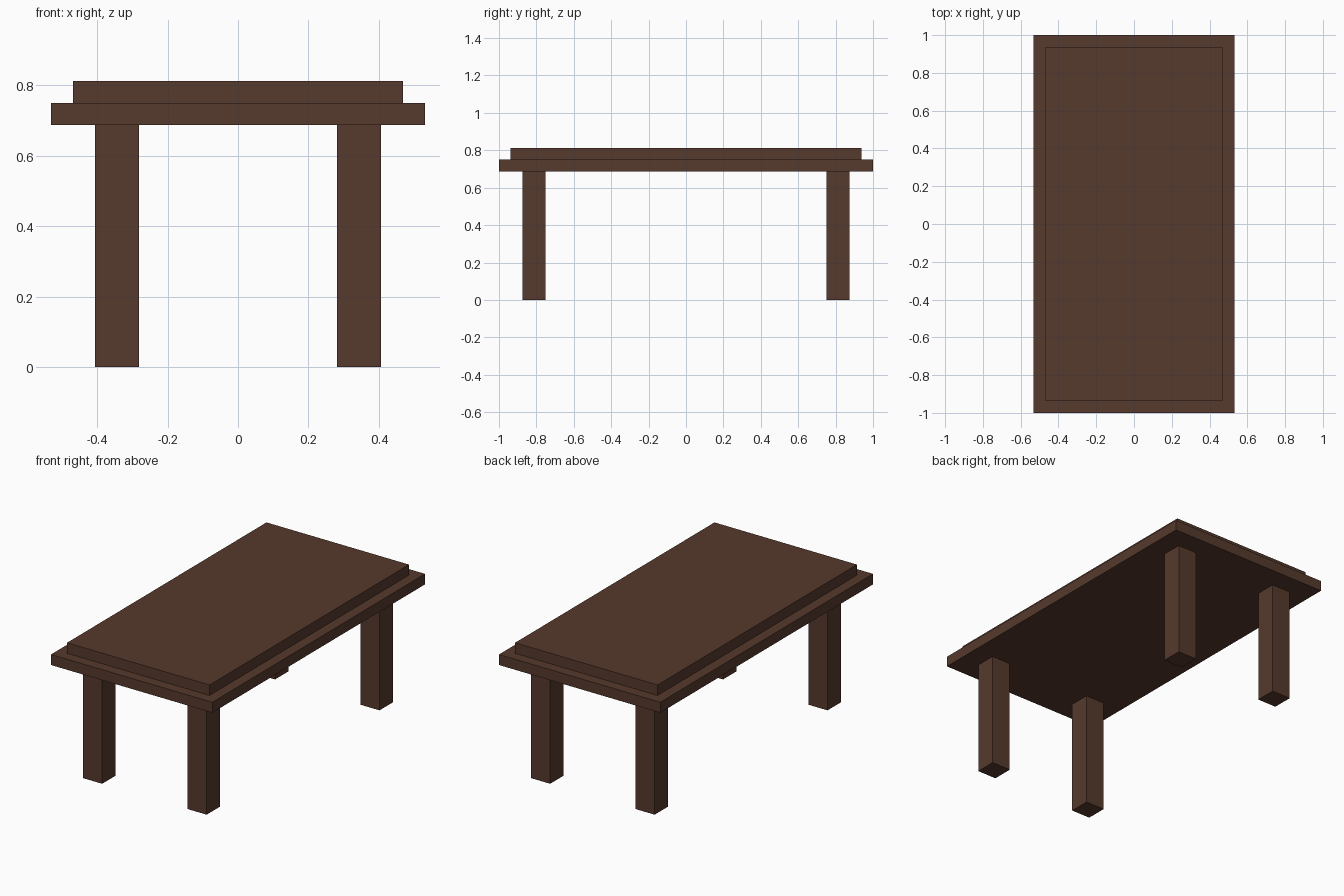
import bpy

if "Cube" in bpy.data.objects:
    bpy.data.objects.remove(bpy.data.objects["Cube"])

wood = bpy.data.materials.new("dark_brown_wood")
wood.diffuse_color = (0.093, 0.041, 0.025, 1.0)
wood.use_nodes = True
wood.node_tree.nodes["Principled BSDF"].inputs["Base Color"].default_value = wood.diffuse_color


def box(name, lo, hi):
    """Axis-aligned box between two corners."""
    bpy.ops.mesh.primitive_cube_add(size=1)
    ob = bpy.context.object
    ob.name = name
    size = [h - l for l, h in zip(lo, hi)]
    mid = [(h + l) / 2 for l, h in zip(lo, hi)]
    for v in ob.data.vertices:
        v.co = [c * s for c, s in zip(v.co, size)]
    ob.location = mid
    ob.data.materials.append(wood)
    return ob


# Stepped table top
box("lower_top", (-0.531, -1.0, 0.6875), (0.531, 1.0, 0.75))
box("upper_top", (-0.469, -0.9375, 0.75), (0.469, 0.9375, 0.8125))

# Four square legs
for sx, side in ((-1, "left"), (1, "right")):
    for sy, end in ((-1, "front"), (1, "back")):
        x, y, h = sx * 0.34375, sy * 0.8125, 0.0625
        box(f"{end}_{side}_leg", (x - h, y - h, 0), (x + h, y + h, 0.6875))
